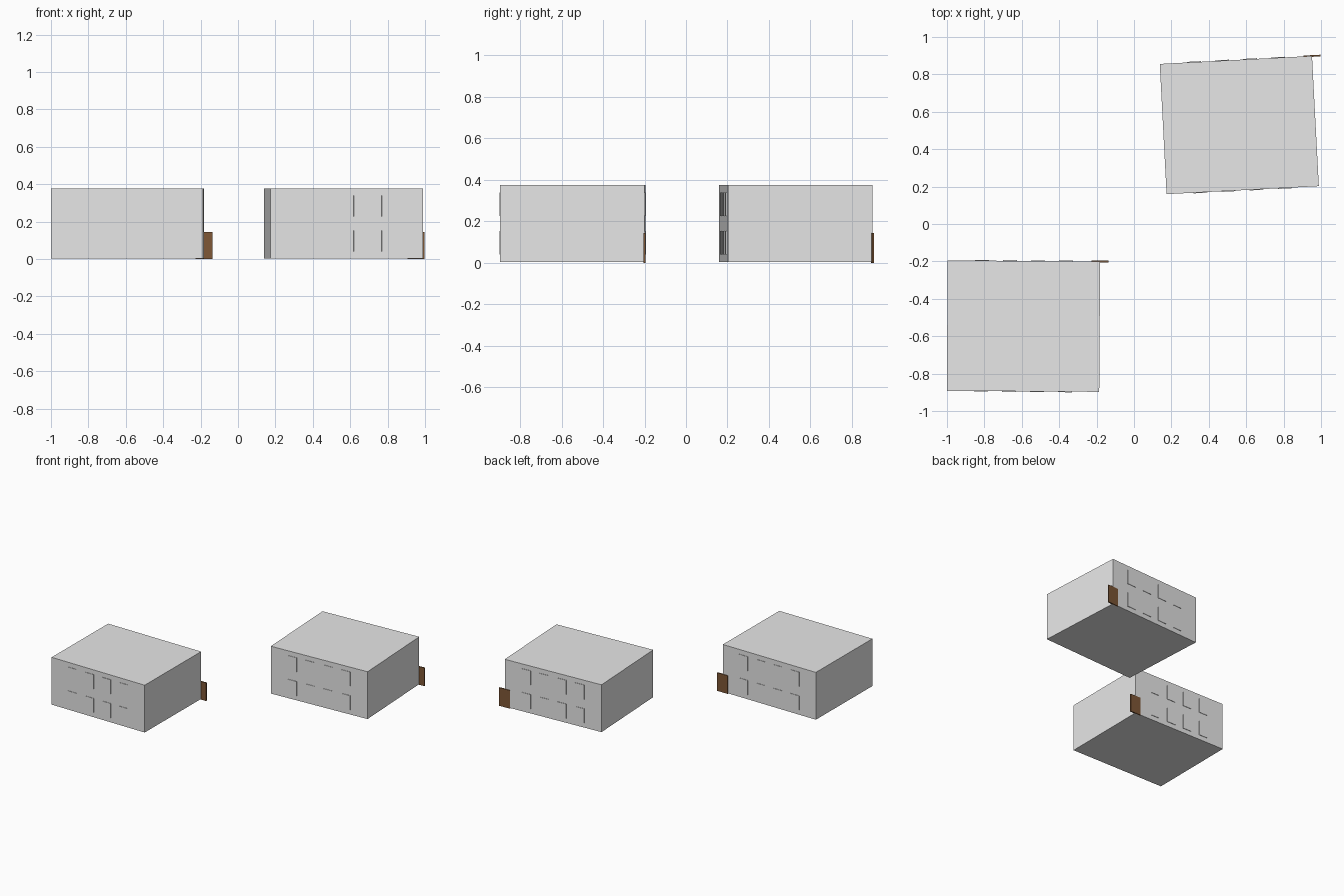
import bpy
from math import radians
from mathutils import Matrix, Vector

if "Cube" in bpy.data.objects:
    bpy.data.objects.remove(bpy.data.objects["Cube"])

W, D, Z0, Z1 = 0.815, 0.697, 0.003, 0.376   # block width, depth, bottom, top


def material(name, rgb):
    m = bpy.data.materials.new(name)
    m.diffuse_color = (*rgb, 1)
    m.use_nodes = True
    m.node_tree.nodes["Principled BSDF"].inputs["Base Color"].default_value = m.diffuse_color
    return m


wall = material("wall_grey", (0.8, 0.8, 0.8))
glass = material("window_white", (1.0, 1.0, 1.0))
brown = material("door_brown", (0.21, 0.095, 0.037))


def box(name, centre, size, mat, frame):
    """Axis-aligned box in the building's frame, placed in the world."""
    bpy.ops.mesh.primitive_cube_add(size=1)
    ob = bpy.context.object
    ob.name = name
    ob.data.transform(frame @ Matrix.Translation(Vector(centre))
                      @ Matrix.Diagonal((*size, 1)))
    ob.data.materials.append(mat)


def building(name, x, y, angle):
    frame = Matrix.Translation((x, y, 0)) @ Matrix.Rotation(radians(angle), 4, 'Z')
    # main block
    box(name + "_block", (0, 0, (Z0 + Z1) / 2), (W, D, Z1 - Z0), wall, frame)
    # two rows of four windows on front and back
    for side, label in ((-1, "front"), (1, "back")):
        for z in (0.096, 0.283):
            for i in range(4):
                box(f"{name}_{label}_window", ((i - 1.5) * 0.15, side * D / 2, z),
                    (0.075, 0.007, 0.113), glass, frame)
    # door plate straddling the back right corner
    box(name + "_door", (W / 2, D / 2, 0.0715), (0.092, 0.009, 0.143), brown, frame)


building("left_building", -0.591, -0.546, -0.4)
building("right_building", 0.563, 0.529, 3.0)
